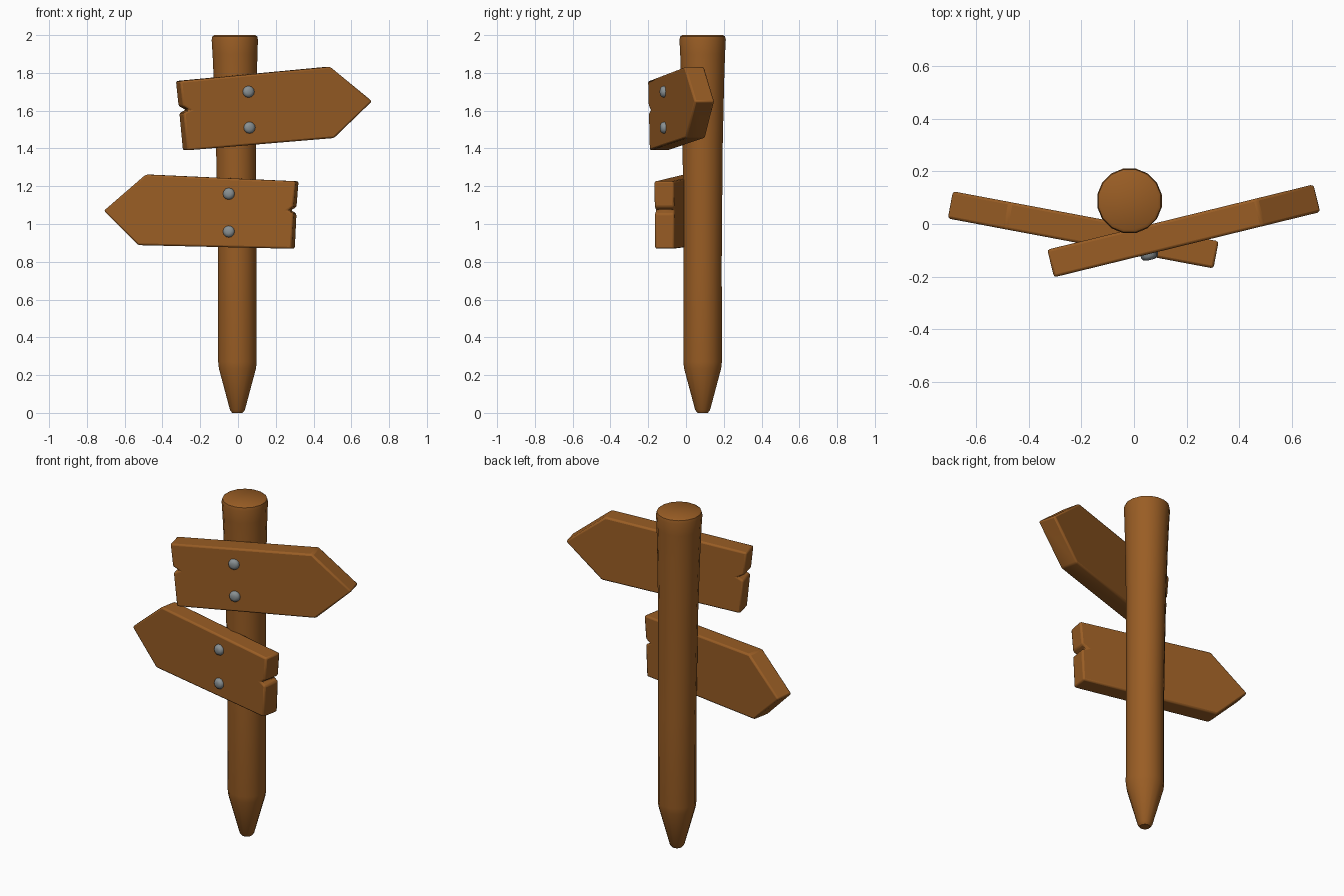
import bpy, bmesh, math
from mathutils import Vector

if "Cube" in bpy.data.objects:
    bpy.data.objects.remove(bpy.data.objects["Cube"])


def material(name, rgb):
    m = bpy.data.materials.new(name)
    m.diffuse_color = (*rgb, 1)
    m.use_nodes = True
    m.node_tree.nodes["Principled BSDF"].inputs["Base Color"].default_value = m.diffuse_color
    return m


wood = material("brown wood", (0.32, 0.11, 0.018))
metal = material("grey metal", (0.25, 0.28, 0.29))


def finish(bm, name, mat, angle=30, bevel=0):
    bmesh.ops.recalc_face_normals(bm, faces=bm.faces)
    me = bpy.data.meshes.new(name)
    bm.to_mesh(me)
    bm.free()
    ob = bpy.data.objects.new(name, me)
    bpy.context.collection.objects.link(ob)
    me.materials.append(mat)
    if bevel:
        mod = ob.modifiers.new("worn edges", "BEVEL")
        mod.width = bevel
        mod.segments = 2
        mod.limit_method = 'ANGLE'
        mod.angle_limit = math.radians(25)
    bpy.ops.object.select_all(action='DESELECT')
    ob.select_set(True)
    bpy.context.view_layer.objects.active = ob
    bpy.ops.object.shade_smooth_by_angle(angle=math.radians(angle))
    return ob


def stack_rings(bm, rings):
    """Bridge a list of equal point rings and cap both ends."""
    loops = [[bm.verts.new(p) for p in ring] for ring in rings]
    n = len(loops[0])
    for a, b in zip(loops, loops[1:]):
        for i in range(n):
            j = (i + 1) % n
            bm.faces.new((a[i], a[j], b[j], b[i]))
    bm.faces.new(loops[0])
    bm.faces.new(loops[-1])


# Post: tapered stake with a wider rounded top (z, radius, centre x)
profile = [(0, 0.028, -0.003), (0.015, 0.04, -0.003), (0.235, 0.1, -0.003),
           (0.27, 0.104, -0.003), (0.8, 0.103, -0.004), (1.4, 0.108, -0.01),
           (1.75, 0.116, -0.014), (1.9, 0.121, -0.016), (1.975, 0.125, -0.017),
           (1.993, 0.121, -0.017), (2.0, 0.11, -0.017)]
N = 16
bm = bmesh.new()
stack_rings(bm, [[(cx + r * math.cos(2 * math.pi * (i + .5) / N),
                   0.088 + r * math.sin(2 * math.pi * (i + .5) / N), z)
                  for i in range(N)] for z, r, cx in profile])
finish(bm, "post", wood, 35)


# Arrow boards: front outline in x/z, laid on a slanted plane, given thickness
def board(name, outline, y0, slope, thick, bolts):
    back = Vector((-slope, 1, 0)).normalized() * thick
    front = [Vector((x, y0 + slope * x, z)) for x, z in outline]
    bm = bmesh.new()
    stack_rings(bm, [front, [p + back for p in front]])
    finish(bm, name, wood, 40, 0.01)
    # Domed bolt heads
    turn = (-back).to_track_quat('Z', 'Y')
    for k, (x, z) in enumerate(bolts):
        c = Vector((x, y0 + slope * x, z))
        bm = bmesh.new()
        rings = []
        for h, r in [(-0.01, 0.031), (0.008, 0.031), (0.018, 0.025), (0.023, 0.012)]:
            rings.append([c + turn @ Vector((r * math.cos(a * math.pi / 6),
                                             r * math.sin(a * math.pi / 6), h))
                          for a in range(12)])
        stack_rings(bm, rings)
        finish(bm, f"{name}_bolt_{k + 1}", metal, 50)


board("upper_arrow_board",
      [(-0.305, 1.757), (0.49, 1.832), (0.712, 1.65), (0.51, 1.455),
       (-0.268, 1.39), (-0.287, 1.588), (-0.252, 1.604), (-0.291, 1.624)],
      -0.128, 0.245, 0.108, [(0.055, 1.70), (0.06, 1.51)])

board("lower_arrow_board",
      [(-0.712, 1.07), (-0.49, 1.262), (0.303, 1.226), (0.292, 1.09),
       (0.262, 1.072), (0.292, 1.056), (0.283, 0.869), (-0.53, 0.888)],
      -0.112, -0.188, 0.105, [(-0.048, 1.16), (-0.048, 0.96)])
